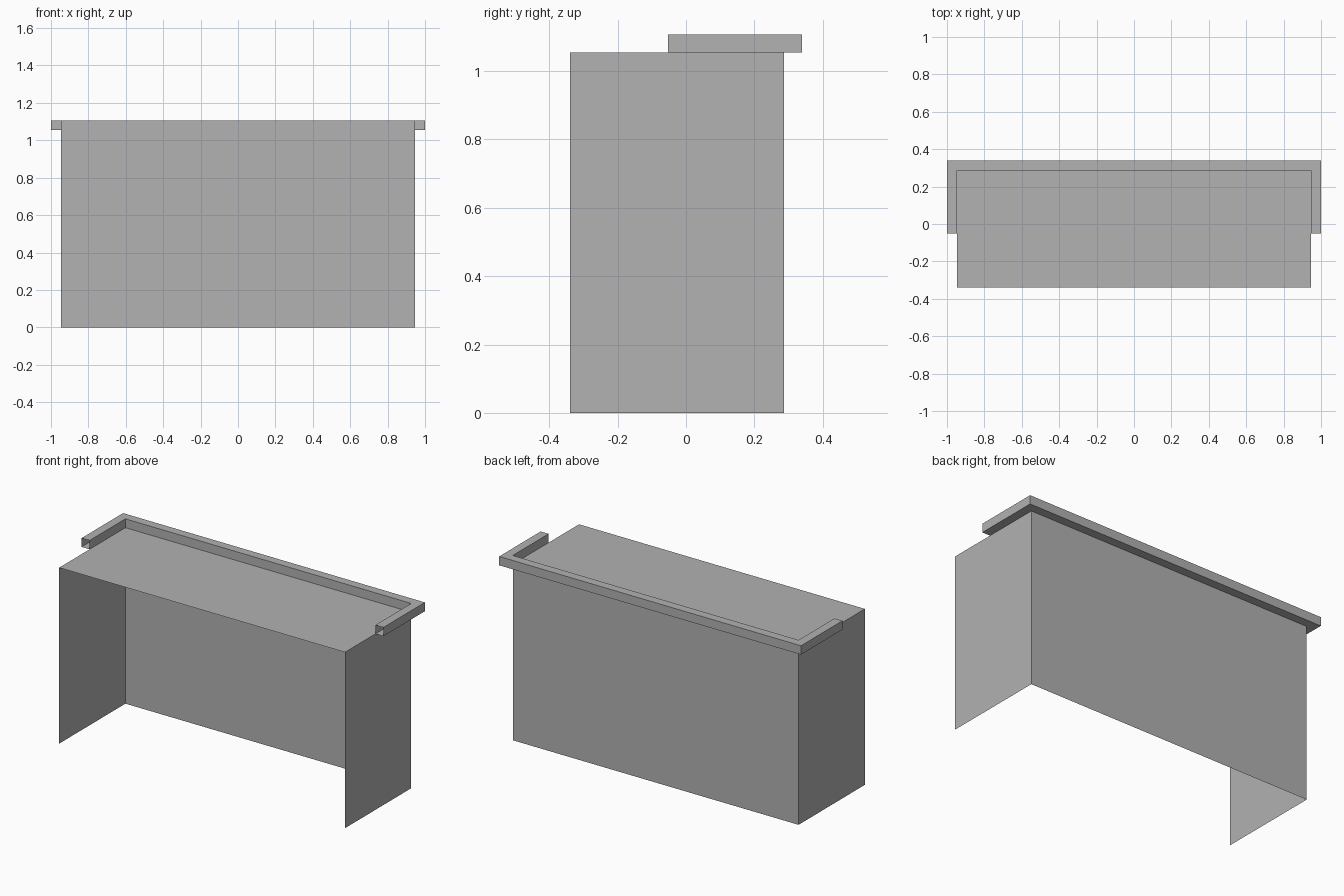
import bpy

old = bpy.data.objects.get("Cube")
if old:
    bpy.data.objects.remove(old, do_unlink=True)

gray = bpy.data.materials.new("plain gray")
gray.use_nodes = True
gray.diffuse_color = (0.445, 0.445, 0.445, 1)
gray.node_tree.nodes["Principled BSDF"].inputs["Base Color"].default_value = gray.diffuse_color

# Overall sizes: body half width, front, back, height; rail size and front end
W, FRONT, BACK, H = 0.947, -0.34, 0.287, 1.054
RAIL, RAIL_FRONT = 0.053, -0.052


def make(name, verts, faces):
    mesh = bpy.data.meshes.new(name)
    mesh.from_pydata(verts, [], faces)
    mesh.materials.append(gray)
    obj = bpy.data.objects.new(name, mesh)
    bpy.context.collection.objects.link(obj)
    return obj


def wall(name, a, b):
    """Upright thin sheet between two floor points."""
    return make(name, [(*a, 0), (*b, 0), (*b, H), (*a, H)], [(0, 1, 2, 3)])


# Thin counter panels, open at the front and underneath
wall("right_panel", (-W, BACK), (-W, FRONT))
wall("left_panel", (W, FRONT), (W, BACK))
wall("back_panel", (W, BACK), (-W, BACK))
make("counter_top", [(-W, FRONT, H), (W, FRONT, H), (W, BACK, H), (-W, BACK, H)],
     [(0, 1, 2, 3)])

# Hollow square rail around the sides and back, open at both ends
section = [(0, 0), (RAIL, 0), (RAIL, RAIL), (0, RAIL)]
verts = []
for side, corner in [(-1, False), (-1, True), (1, True), (1, False)]:
    for out, up in section:
        y = BACK + out if corner else RAIL_FRONT
        verts.append((side * (W + out), y, H + up))
faces = []
for ring in range(3):
    for i in range(4):
        j = (i + 1) % 4
        a, b = ring * 4, ring * 4 + 4
        faces.append((a + i, b + i, b + j, a + j))
make("top_rail", verts, faces)
